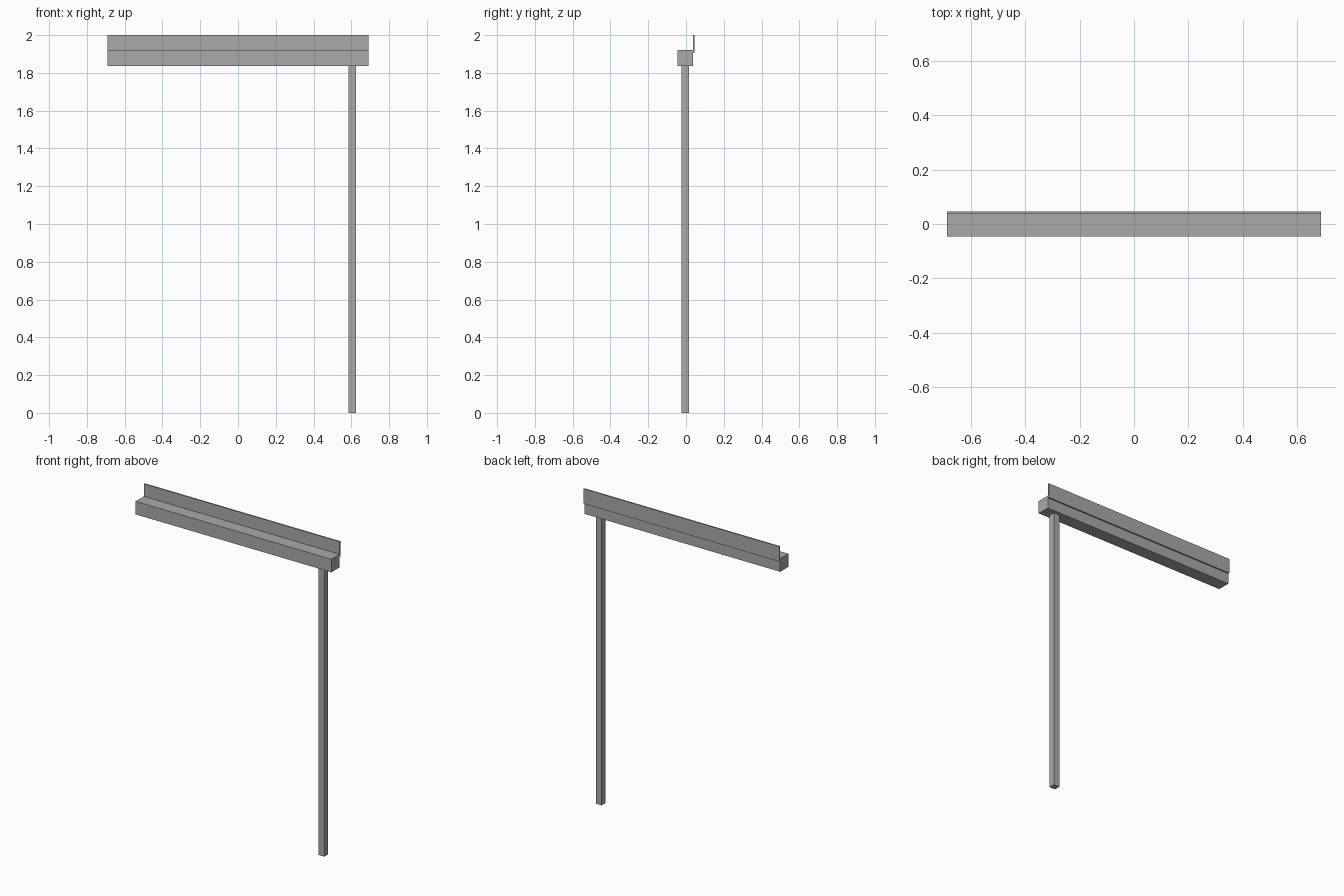
import bpy

if "Cube" in bpy.data.objects:
    bpy.data.objects.remove(bpy.data.objects["Cube"])

# One plain grey for the whole model
grey = bpy.data.materials.new("plain_grey")
grey.diffuse_color = (0.4, 0.4, 0.4, 1.0)
grey.use_nodes = True
grey.node_tree.nodes["Principled BSDF"].inputs["Base Color"].default_value = grey.diffuse_color


def box(name, lo, hi):
    """Axis-aligned box between two corners."""
    centre = [(a + b) / 2 for a, b in zip(lo, hi)]
    bpy.ops.mesh.primitive_cube_add(size=1, location=centre)
    ob = bpy.context.object
    ob.name = name
    ob.scale = [b - a for a, b in zip(lo, hi)]
    bpy.ops.object.transform_apply(location=False, rotation=False, scale=True)
    ob.data.materials.append(grey)
    return ob


# Square post, set near the right end of the beam
box("post", (0.584, -0.024, 0.0), (0.625, 0.015, 1.837))

# Horizontal beam
box("beam", (-0.69, -0.046, 1.837), (0.69, 0.037, 1.92))

# Thin board fixed to the back of the beam, standing above it
box("back_board", (-0.69, 0.037, 1.905), (0.69, 0.046, 2.0))
